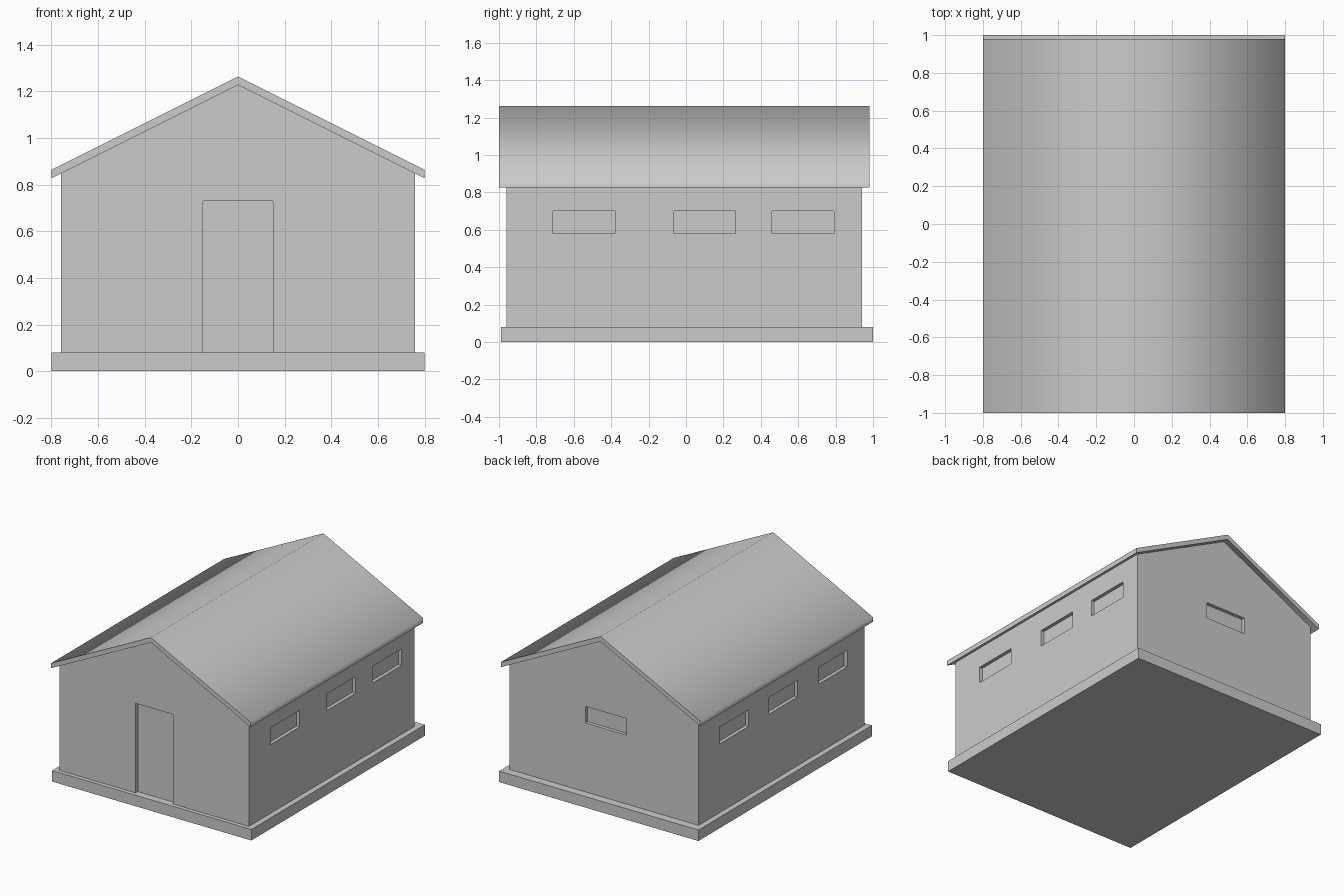
import bpy
import bmesh
from math import radians

if "Cube" in bpy.data.objects:
    bpy.data.objects.remove(bpy.data.objects["Cube"])


def add_object(name, bm):
    bmesh.ops.recalc_face_normals(bm, faces=bm.faces)
    mesh = bpy.data.meshes.new(name)
    bm.to_mesh(mesh)
    bm.free()
    obj = bpy.data.objects.new(name, mesh)
    bpy.context.collection.objects.link(obj)
    return obj


def prism(name, profile, y0, y1):
    """Extrude an x-z profile from y0 to y1."""
    bm = bmesh.new()
    face = bm.faces.new([bm.verts.new((x, y0, z)) for x, z in profile])
    out = bmesh.ops.extrude_face_region(bm, geom=[face])
    verts = [g for g in out["geom"] if isinstance(g, bmesh.types.BMVert)]
    bmesh.ops.translate(bm, verts=verts, vec=(0, y1 - y0, 0))
    return add_object(name, bm)


def box(name, x0, x1, y0, y1, z0, z1):
    return prism(name, [(x0, z0), (x1, z0), (x1, z1), (x0, z1)], y0, y1)


def recess(target, *bounds):
    """Cut a shallow box-shaped recess into the target."""
    cutter = box("recess_cutter", *bounds)
    cutter.hide_render = True
    mod = target.modifiers.new("recess", "BOOLEAN")
    mod.operation = "DIFFERENCE"
    mod.solver = "EXACT"
    mod.object = cutter
    bpy.context.view_layer.objects.active = target
    bpy.ops.object.modifier_apply(modifier=mod.name)
    bpy.data.objects.remove(cutter, do_unlink=True)


HALF = 0.76                  # half width of the walls
FRONT, BACK = -0.96, 0.94    # end walls
DEPTH = 0.025                # recess depth
WIN_Z = (0.58, 0.70)

# Foundation slab
box("foundation", -0.8, 0.8, -0.99, 1.0, 0, 0.08)

# Gabled walls
walls = prism("walls", [(-HALF, 0.08), (HALF, 0.08), (HALF, 0.85),
                        (0, 1.23), (-HALF, 0.85)], FRONT, BACK)

# Door and back window
recess(walls, -0.15, 0.15, FRONT - 0.1, FRONT + DEPTH, 0.04, 0.73)
recess(walls, -0.18, 0.15, BACK - DEPTH, BACK + 0.1, *WIN_Z)

# Side windows, given by their y centres
for y in (-0.545, 0.10, 0.625):
    recess(walls, HALF - DEPTH, HALF + 0.1, y - 0.165, y + 0.165, *WIN_Z)
for y in (-0.60, -0.027, 0.535):
    recess(walls, -HALF - 0.1, -HALF + DEPTH, y - 0.165, y + 0.165, *WIN_Z)

# Roof sheet, shaded softly over the ridge and eaves
roof = prism("roof", [(-0.8, 0.827), (0, 1.227), (0.8, 0.827),
                      (0.8, 0.863), (0, 1.263), (-0.8, 0.863)], -1.0, 0.98)
bpy.ops.object.select_all(action="DESELECT")
roof.select_set(True)
bpy.context.view_layer.objects.active = roof
bpy.ops.object.shade_smooth_by_angle(angle=radians(75))
